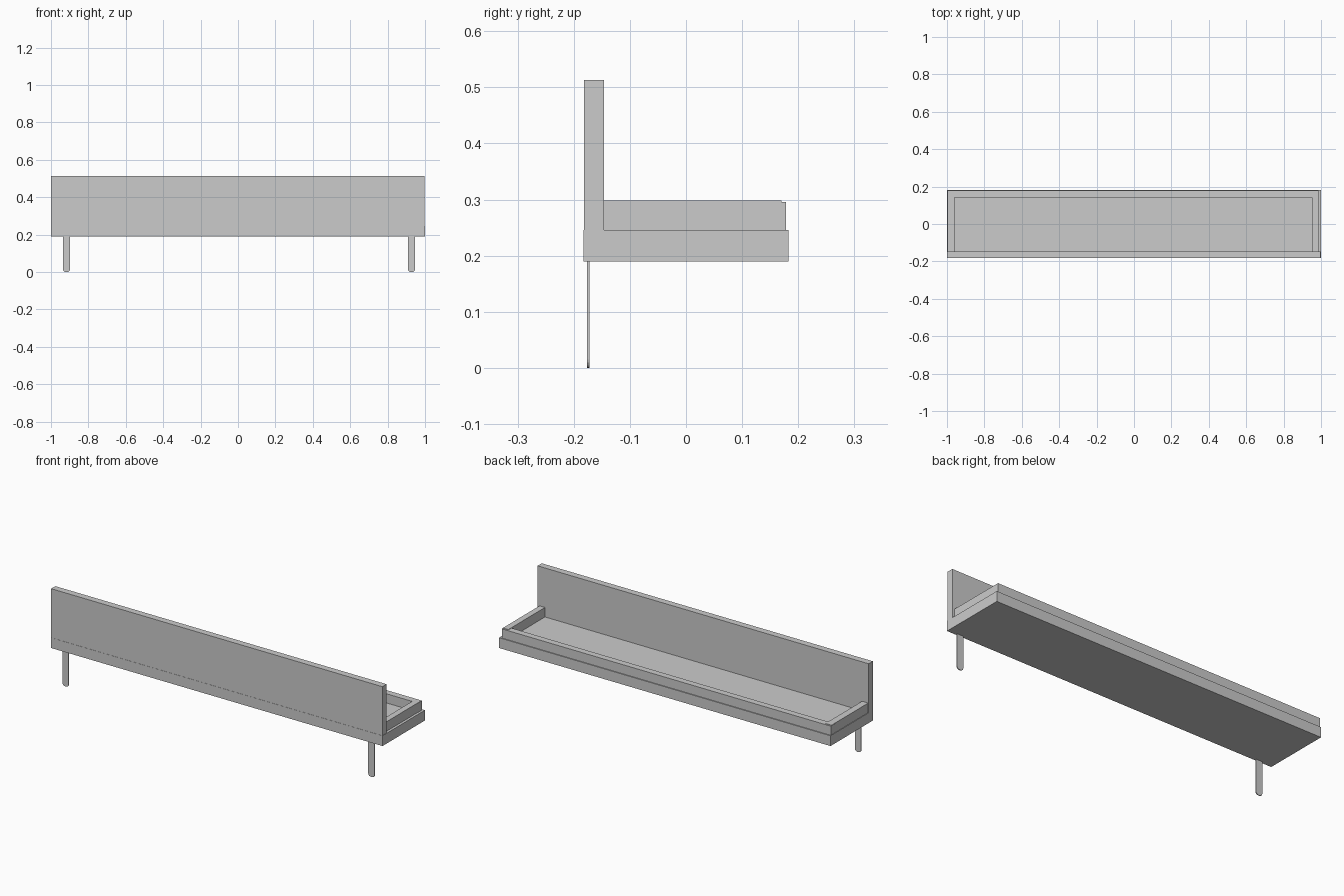
import bpy
import bmesh
import math

if "Cube" in bpy.data.objects:
    bpy.data.objects.remove(bpy.data.objects["Cube"])


def box(name, x0, x1, y0, y1, z0, z1):
    """Axis-aligned box from its limits."""
    bm = bmesh.new()
    bmesh.ops.create_cube(bm, size=1)
    for v in bm.verts:
        v.co.x = x0 if v.co.x < 0 else x1
        v.co.y = y0 if v.co.y < 0 else y1
        v.co.z = z0 if v.co.z < 0 else z1
    return finish(name, bm)


def finish(name, bm):
    bmesh.ops.recalc_face_normals(bm, faces=bm.faces)
    mesh = bpy.data.meshes.new(name)
    bm.to_mesh(mesh)
    bm.free()
    obj = bpy.data.objects.new(name, mesh)
    bpy.context.collection.objects.link(obj)
    return obj


def leg(name, x):
    """Thin flat strip with a rounded foot."""
    half, r, top = 0.019, 0.015, 0.19
    profile = [(half, top)]
    for i in range(5):
        a = math.radians(-90 * i / 4)
        profile.append((half - r + r * math.cos(a), r + r * math.sin(a)))
    profile += [(-px, pz) for px, pz in reversed(profile)]
    bm = bmesh.new()
    face = bm.faces.new([bm.verts.new((x + px, -0.1765, pz)) for px, pz in profile])
    out = bmesh.ops.extrude_face_region(bm, geom=[face])
    moved = [g for g in out["geom"] if isinstance(g, bmesh.types.BMVert)]
    bmesh.ops.translate(bm, verts=moved, vec=(0, 0.0045, 0))
    return finish(name, bm)


# Shelf base and tall front board
box("shelf_base", -1, 1, -0.183, 0.183, 0.19, 0.246)
box("front_board", -1, 0.998, -0.182, -0.146, 0.246, 0.513)

# Low rim around the other three sides
box("back_rail", -0.998, 0.987, 0.143, 0.178, 0.246, 0.296)
box("left_rail", -0.997, -0.96, -0.146, 0.17, 0.246, 0.298)
box("right_rail", 0.953, 0.986, -0.146, 0.17, 0.246, 0.298)

# Two strip legs under the front edge
leg("left_leg", -0.917)
leg("right_leg", 0.928)
